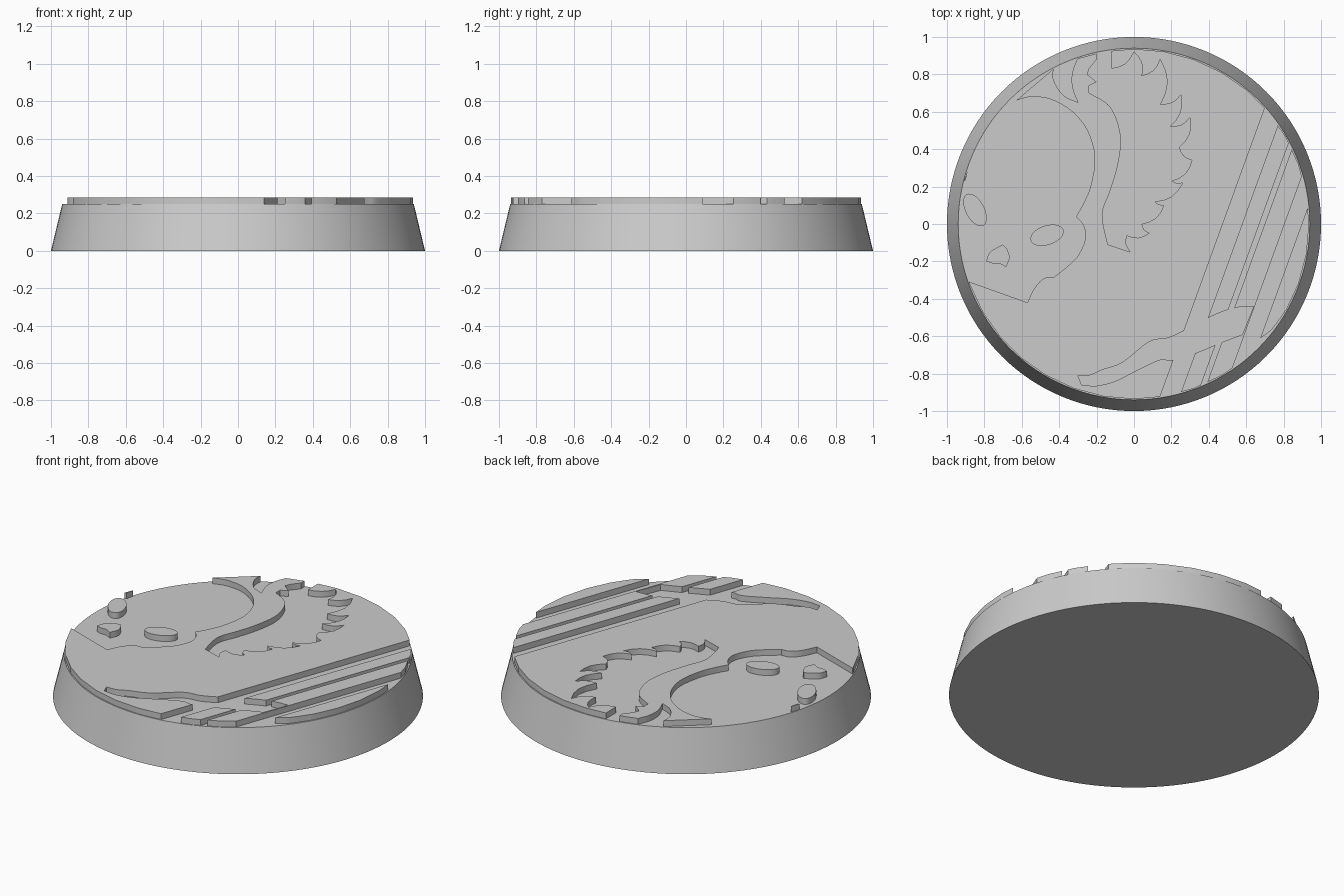
import bpy
import bmesh
from math import cos, sin, tau, radians
from mathutils import Vector, Matrix

FLOOR, TOP = .25, .285       # recess level and relief level
SINK = .01                   # how far raised parts sink into the body

cube = bpy.data.objects.get("Cube")
if cube:
    bpy.data.objects.remove(cube, do_unlink=True)

stone = bpy.data.materials.new("plain_grey")
stone.use_nodes = True
grey = (.6, .6, .6, 1)
stone.diffuse_color = grey
stone.node_tree.nodes["Principled BSDF"].inputs["Base Color"].default_value = grey


def finish(name, bm):
    """Turn a bmesh into a named, shaded object."""
    bmesh.ops.recalc_face_normals(bm, faces=bm.faces)
    mesh = bpy.data.meshes.new(name)
    bm.to_mesh(mesh)
    bm.free()
    obj = bpy.data.objects.new(name, mesh)
    bpy.context.collection.objects.link(obj)
    mesh.materials.append(stone)
    return obj


def select_only(obj):
    bpy.ops.object.select_all(action='DESELECT')
    obj.select_set(True)
    bpy.context.view_layer.objects.active = obj


def shade(obj):
    select_only(obj)
    bpy.ops.object.shade_smooth_by_angle(angle=radians(30))


def prism(name, outline, low=FLOOR - SINK, high=TOP):
    """Extrude a flat outline straight up."""
    bm = bmesh.new()
    face = bm.faces.new([bm.verts.new((p[0], p[1], low)) for p in outline])
    grown = bmesh.ops.extrude_face_region(bm, geom=[face])
    verts = [v for v in grown["geom"] if isinstance(v, bmesh.types.BMVert)]
    bmesh.ops.translate(bm, verts=verts, vec=(0, 0, high - low))
    return finish(name, bm)


def smooth(points, steps=4):
    """Run a rounded line through the points."""
    pts = [Vector(p) for p in points]
    pts = [pts[0]] + pts + [pts[-1]]
    line = []
    for a, b, c, d in zip(pts, pts[1:], pts[2:], pts[3:]):
        for i in range(steps):
            t = i / steps
            line.append(b + (c - a) * t / 2 + (a * 2 - b * 5 + c * 4 - d) * t**2 / 2
                        + (b * 3 - a - c * 3 + d) * t**3 / 2)
    return line + [pts[-1]]


def bowed(a, b, bow, steps=4):
    """Arc from a up to, but not including, b."""
    a, b = Vector(a), Vector(b)
    side = Vector((b.y - a.y, a.x - b.x)) * bow
    return [a.lerp(b, i / steps) + side * sin(tau / 2 * i / steps) for i in range(steps)]


def ellipse(center, long, short, angle, count=28):
    turn = Matrix.Rotation(radians(angle), 2)
    return [Vector(center) + turn @ Vector((long * cos(tau * i / count), short * sin(tau * i / count)))
            for i in range(count)]


# Tapered round body
bm = bmesh.new()
bmesh.ops.create_cone(bm, cap_ends=True, segments=128, radius1=1, radius2=.94, depth=FLOOR,
                      matrix=Matrix.Translation((0, 0, FLOOR / 2)))
shade(finish("base_body", bm))

# Relief slab, slightly faceted at the rim
relief = prism("relief_plate", ellipse((0, 0), .936, .936, 0, 36))

# Wide recess with a wavy inner edge, open to the left rim
wide = smooth([(-.63, .66), (-.55, .68), (-.44, .665), (-.33, .6), (-.25, .5), (-.21, .36),
               (-.23, .21), (-.27, .11), (-.31, .04)])
wide += smooth([(-.31, .04), (-.27, -.01), (-.26, -.08), (-.3, -.17), (-.36, -.23),
                (-.43, -.285)])[1:]
wide += smooth([(-.43, -.285), (-.48, -.29), (-.53, -.34), (-.57, -.42)])[1:]
wide += [(-1.1, -.23), (-1.1, .6), (-.5, 1), (-.43, .83)]

# Crescent recess with a row of hooked spikes
inner = smooth([(-.14, -.11), (-.17, .05), (-.13, .17), (-.09, .3), (-.07, .44), (-.09, .55),
                (-.14, .64), (-.24, .7)])
inner += [(-.24, .74), (-.2, .76), (-.25, .8), (-.24, .83), (-.2, .88), (-.2, 1), (-.12, 1)]
valleys = [(-.12, .83), (.04, .79), (.14, .64), (.19, .52), (.24, .41), (.2, .23),
           (.11, .12), (.04, .0), (-.04, -.06)]
peaks = [(0, .92), (.14, .88), (.25, .69), (.3, .57), (.31, .34), (.26, .22),
         (.16, .1), (.08, -.05), (-.02, -.15)]
spikes = []
for i, (valley, peak) in enumerate(zip(valleys, peaks)):
    spikes += bowed(valley, peak, .16)
    if i + 1 < len(valleys):
        spikes += bowed(peak, valleys[i + 1], -.16)
    else:
        spikes.append(Vector(peak))

# Single hooked spike that opens at the back rim
hook = smooth([(-.43, .83), (-.43, .77), (-.38, .69), (-.3, .65)])
hook += smooth([(-.3, .65), (-.33, .73), (-.33, .81), (-.3, .89)])[1:] + [(-.32, 1), (-.5, 1)]

# Ragged crack across the front
crack = smooth([(-.3, -.81), (-.24, -.81), (-.17, -.78), (-.06, -.74), (.08, -.63), (.18, -.61),
                (.27, -.57), (.4, -.5), (.53, -.45), (.64, -.44)])
crack += smooth([(.58, -.59), (.45, -.64), (.33, -.69), (.2, -.73), (.14, -.725), (0, -.79),
                 (-.1, -.84), (-.2, -.865), (-.28, -.86)])

# Chipped corner at the front right rim
chip = smooth([(.82, -.45), (.74, -.56), (.69, -.6), (.63, -.65)]) + [(.62, -.9), (1, -.7)]

cuts = [wide, inner + spikes, hook, crack, chip]

# Slanted straight grooves, as distances from the centre
along = Vector((.341, .94))
across = Vector((.94, -.341))
for near, far in [(.446, .543), (.63, .657), (.757, .843)]:
    cuts.append([across * d + along * s for d, s in [(near, -2), (far, -2), (far, 2), (near, 2)]])

for outline in cuts:
    cutter = prism("cutter", outline, FLOOR - SINK * 3, TOP + SINK * 3)
    cutter.hide_render = True
    mod = relief.modifiers.new("cut", 'BOOLEAN')
    mod.operation = 'DIFFERENCE'
    mod.solver = 'EXACT'
    mod.object = cutter
    select_only(relief)
    bpy.ops.object.modifier_apply(modifier=mod.name)
    bpy.data.objects.remove(cutter, do_unlink=True)
shade(relief)

# Raised islands inside the wide recess
islands = {
    "outer_oval": ellipse((-.85, .075), .095, .05, 118),
    "inner_oval": ellipse((-.465, -.06), .092, .052, 18),
    "small_pebble": smooth([(-.79, -.2), (-.77, -.15), (-.7, -.11)])
    + smooth([(-.68, -.13), (-.665, -.18), (-.685, -.23)])
    + [(-.72, -.21), (-.76, -.21)],
    "rim_sliver": [(-.91, .23), (-.895, .27), (-.89, .28), (-.9, .235)],
}
for name, outline in islands.items():
    shade(prism(name, outline))
